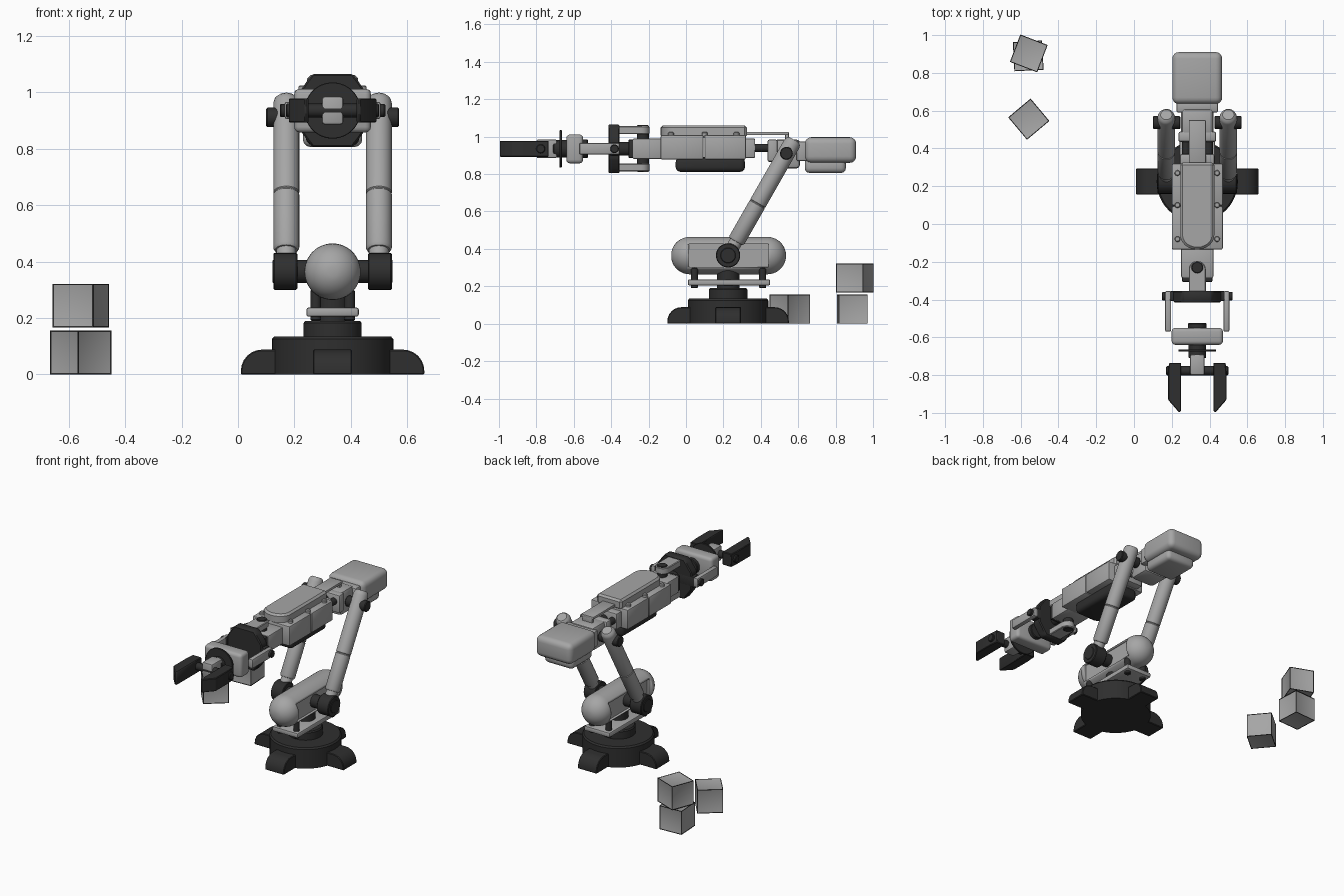
import bpy, bmesh, math
from mathutils import Vector, Matrix

if "Cube" in bpy.data.objects:
    bpy.data.objects.remove(bpy.data.objects["Cube"])

CX, BY, AZ = 0.335, 0.225, 0.935   # arm centre line, base centre, forearm height


def material(name, value):
    m = bpy.data.materials.new(name)
    m.diffuse_color = (value, value, value, 1)
    m.use_nodes = True
    m.node_tree.nodes["Principled BSDF"].inputs["Base Color"].default_value = m.diffuse_color
    return m


LIGHT = material("light grey", 0.38)
DARK = material("charcoal", 0.028)


def finish(name, bm, *mats):
    bmesh.ops.recalc_face_normals(bm, faces=bm.faces)
    for f in bm.faces:
        f.smooth = True
    for e in bm.edges:
        e.smooth = e.calc_face_angle(0) < 0.6
    me = bpy.data.meshes.new(name)
    bm.to_mesh(me)
    bm.free()
    for m in mats:
        me.materials.append(m)
    ob = bpy.data.objects.new(name, me)
    bpy.context.collection.objects.link(ob)
    return ob


def box(name, x, y, z, mat, bevel=0.006, seg=2):
    """Bevelled box; x is measured from the arm centre line."""
    bm = bmesh.new()
    bmesh.ops.create_cube(bm, size=1)
    for v in bm.verts:
        v.co = Vector((CX + sum(x) / 2 + v.co.x * (x[1] - x[0]),
                       sum(y) / 2 + v.co.y * (y[1] - y[0]),
                       sum(z) / 2 + v.co.z * (z[1] - z[0])))
    if bevel:
        bmesh.ops.bevel(bm, geom=bm.edges[:], offset=bevel, segments=seg,
                        profile=0.5, affect='EDGES')
    return finish(name, bm, mat)


def lathe(name, profile, origin, axis, mat, steps=40):
    """Spin (radius, distance) points round an axis; x from the centre line."""
    bm = bmesh.new()
    pts = [(0, profile[0][1])] + profile + [(0, profile[-1][1])]
    vs = [bm.verts.new((r, 0, t)) for r, t in pts]
    es = [bm.edges.new(p) for p in zip(vs, vs[1:])]
    bmesh.ops.spin(bm, geom=vs + es, cent=(0, 0, 0), axis=(0, 0, 1),
                   angle=math.tau, steps=steps)
    bmesh.ops.remove_doubles(bm, verts=bm.verts[:], dist=1e-5)
    bmesh.ops.dissolve_degenerate(bm, edges=bm.edges[:], dist=1e-6)
    rot = Vector(axis).to_track_quat('Z', 'Y').to_matrix().to_4x4()
    bm.transform(Matrix.Translation(Vector(origin) + Vector((CX, 0, 0))) @ rot)
    return finish(name, bm, mat)


def rod(name, a, b, r, mat, c=0.004):
    """Cylinder from a to b with small chamfers."""
    d = Vector(b) - Vector(a)
    n = d.length
    return lathe(name, [(r - c, 0), (r, c), (r, n - c), (r - c, n)], a, d, mat, 28)


def prism(name, points, depth, matrix, mat, bevel=0.004):
    """Extrude a 2D outline symmetrically along its local z."""
    bm = bmesh.new()
    f = bm.faces.new([bm.verts.new((p[0], p[1], -depth / 2)) for p in points])
    ext = bmesh.ops.extrude_face_region(bm, geom=[f])
    bmesh.ops.translate(bm, vec=(0, 0, depth),
                        verts=[g for g in ext['geom'] if isinstance(g, bmesh.types.BMVert)])
    bmesh.ops.recalc_face_normals(bm, faces=bm.faces)
    sharp = [e for e in bm.edges if e.calc_face_angle(0) > 0.6]
    bmesh.ops.bevel(bm, geom=sharp, offset=bevel, segments=1, affect='EDGES')
    bm.transform(matrix)
    return finish(name, bm, mat)


# Base drum, turntable and four rounded feet
lathe("base_drum", [(0.215, 0), (0.215, 0.125), (0.207, 0.135)], (0, BY, 0), (0, 0, 1), DARK, 48)
lathe("turntable", [(0.103, 0.13), (0.103, 0.182), (0.097, 0.19)], (0, BY, 0), (0, 0, 1), DARK)
rod("swivel_post", (0, BY, 0.185), (0, BY, 0.29), 0.06, DARK)
foot = [(0.15, 0), (0.325, 0), (0.325, 0.012)]
foot += [(0.25 + 0.075 * math.cos(a), 0.012 + 0.076 * math.sin(a))
         for a in [math.radians(15 * i) for i in range(1, 7)]] + [(0.15, 0.088)]
for i in range(4):
    place = (Matrix.Translation((CX, BY, 0)) @ Matrix.Rotation(i * math.pi / 2, 4, 'Z')
             @ Matrix.Rotation(math.pi / 2, 4, 'X'))
    prism("foot", foot, 0.138, place, DARK)

# Swivel plate with corner pegs
box("swivel_plate", (-0.093, 0.093), (0.01, 0.45), (0.205, 0.237), LIGHT, 0.008)
for s in (-1, 1):
    for y in (0.045, 0.41):
        rod("plate_peg", (s * 0.06, y, 0.19), (s * 0.06, y, 0.30), 0.019, DARK)

# Shoulder capsule with a long recess on each side
arc = [math.radians(10 * i) for i in range(1, 10)]
caps = [(0.1 * math.sin(a), -0.2075 - 0.1 * math.cos(a)) for a in arc]
caps += [(r, -t) for r, t in reversed(caps)]
capsule = lathe("shoulder_capsule", caps, (0, 0.2275, 0.364), (0, 1, 0), LIGHT, 48)
for s in (-1, 1):
    cutter = box("recess_cutter", tuple(sorted((s * 0.062, s * 0.2))), (0.015, 0.44),
                 (0.303, 0.425), LIGHT, 0)
    cutter.hide_render = True
    mod = capsule.modifiers.new("recess", 'BOOLEAN')
    mod.operation, mod.object, mod.solver = 'DIFFERENCE', cutter, 'EXACT'

# Two lifting rods with hubs
shoulder, elbow = Vector((0, BY, 0.365)), Vector((0, 0.537, 0.911))
lift = (elbow - shoulder).normalized()
for s in (-1, 1):
    off = Vector((s * 0.164, 0, 0))
    rod("shoulder_axle", (s * 0.05, BY, 0.365), (s * 0.14, BY, 0.365), 0.041, DARK)
    rod("shoulder_hub", (s * 0.125, BY, 0.365), (s * 0.21, BY, 0.365), 0.065, DARK)
    rod("hub_cap", (s * 0.205, BY, 0.365), (s * 0.213, BY, 0.365), 0.042, DARK)
    lathe("lift_rod", [(0.035, 0), (0.035, 0.085), (0.040, 0.086), (0.046, 0.097),
                       (0.046, 0.313), (0.043, 0.316), (0.043, 0.319), (0.046, 0.322),
                       (0.046, 0.685), (0.041, 0.702), (0.03, 0.712)],
          shoulder + off, lift, LIGHT, 32)
    rod("elbow_pin", elbow + Vector((s * 0.09, 0, 0)), elbow + Vector((s * 0.235, 0, 0)), 0.034, DARK)

# Elbow block, connecting shaft and top linkage
box("elbow_block", (-0.085, 0.085), (0.47, 0.61), (0.83, 0.985), LIGHT, 0.02)
box("elbow_bracket", (-0.1, 0.1), (0.435, 0.49), (0.865, 0.985), LIGHT, 0.012)
box("elbow_neck", (-0.11, 0.11), (0.59, 0.65), (0.87, 0.975), LIGHT, 0.01)
for x in (-0.06, 0, 0.06):
    rod("elbow_shaft", (x, 0.3, 0.94), (x, 0.5, 0.94), 0.022, DARK)
box("shaft_flange", (-0.09, 0.09), (0.31, 0.37), (0.885, 0.99), LIGHT, 0.008)
box("top_link", (-0.045, 0.045), (0.32, 0.55), (1.008, 1.025), LIGHT, 0.004)
box("top_link_end", (-0.035, 0.035), (0.53, 0.55), (0.97, 1.02), LIGHT, 0.003)

# Rear counterweight
box("counterweight", (-0.132, 0.132), (0.635, 0.91), (0.86, 0.997), LIGHT, 0.035, 4)
box("counterweight_belly", (-0.105, 0.105), (0.635, 0.855), (0.806, 0.885), LIGHT, 0.026, 3)

# Forearm housing with top cover, dark belly and side bolts
for y0, y1 in ((-0.135, 0.094), (0.098, 0.32)):
    box("forearm_housing", (-0.135, 0.135), (y0, y1), (0.878, 1.008), LIGHT, 0.008)
cover = [(-0.09, 0.325), (0.09, 0.325)]
cover += [(0.09 * math.cos(a), -0.06 - 0.075 * math.sin(a))
          for a in [math.radians(15 * i) for i in range(13)]]
prism("forearm_cover", cover, 0.065, Matrix.Translation((CX, 0, 1.028)), LIGHT, 0.012)
box("forearm_belly", (-0.095, 0.095), (-0.055, 0.315), (0.812, 0.89), DARK, 0.025, 3)
for s in (-1, 1):
    for y in (-0.08, 0.1, 0.27):
        rod("housing_bolt", (s * 0.105, y, 0.995), (s * 0.105, y, 1.024), 0.015, LIGHT)
box("forearm_nose", (-0.085, 0.085), (-0.285, -0.12), (0.88, 0.99), LIGHT, 0.008)
box("nose_cap", (-0.08, 0.08), (-0.308, -0.275), (0.885, 0.985), DARK, 0.008)
rod("wrist_spool", (0, -0.36, AZ), (0, -0.29, AZ), 0.037, DARK)

# Wrist: upper and lower links, pins and dark yoke
rod("nose_pin", (0, -0.23, 0.81), (0, -0.23, 1.062), 0.031, DARK)
for s in (-1, 1):
    tab = [(-0.045, -0.37), (0.045, -0.37)]
    tab += [(0.045 * math.cos(a), -0.24 + 0.045 * math.sin(a))
            for a in [math.radians(20 * i) for i in range(10)]]
    prism("wrist_link", tab, 0.042, Matrix.Translation((CX, 0, AZ + s * 0.1)), LIGHT)
yoke = [(sx * a, sz * b) for sx, sz, pair in
        ((1, 1, ((0.125, 0.055), (0.09, 0.105), (0.07, 0.13))),
         (-1, 1, ((0.07, 0.13), (0.09, 0.105), (0.125, 0.055))),
         (-1, -1, ((0.125, 0.055), (0.09, 0.105), (0.07, 0.13))),
         (1, -1, ((0.07, 0.13), (0.09, 0.105), (0.125, 0.055)))) for a, b in pair]
prism("wrist_yoke", yoke, 0.06,
      Matrix.Translation((CX, -0.385, AZ)) @ Matrix.Rotation(math.pi / 2, 4, 'X'), DARK, 0.006)
box("yoke_bar", (-0.145, 0.145), (-0.408, -0.355), (0.9, 0.97), DARK)
rod("yoke_pin", (-0.187, -0.382, AZ), (0.187, -0.382, AZ), 0.023, DARK)

# Hand block carried by side links
for s in (-1, 1):
    box("hand_link", tuple(sorted((s * 0.138, s * 0.17))), (-0.57, -0.355), (0.905, 0.966), LIGHT, 0.008)
box("hand_block", (-0.136, 0.136), (-0.64, -0.55), (0.857, 1.012), LIGHT, 0.02, 3)
rod("hand_rear_boss", (0, -0.56, AZ), (0, -0.525, AZ), 0.05, DARK)
rod("hand_neck", (0, -0.71, AZ), (0, -0.63, AZ), 0.047, DARK)
rod("hand_disc", (0, -0.676, AZ), (0, -0.664, AZ), 0.1, DARK, 0.002)

# Gripper
box("gripper_block", (-0.038, 0.038), (-0.8, -0.69), (0.885, 0.985), LIGHT, 0.01)
rod("gripper_axle", (-0.165, -0.777, AZ), (0.165, -0.777, AZ), 0.024, DARK)
for s in (-1, 1):
    outline = [(s * 0.085, -0.735), (s * 0.15, -0.735), (s * 0.155, -0.8),
               (s * 0.155, -0.93), (s * 0.097, -0.997), (s * 0.085, -0.99)]
    prism("gripper_finger", outline, 0.086, Matrix.Translation((CX, 0, AZ)), DARK)

# Crates: dark edges framing light panels
for x, y, z, deg in ((-0.557, 0.555, 0.0, 40), (-0.56, 0.89, 0.0, 3), (-0.557, 0.903, 0.166, -21)):
    bm = bmesh.new()
    bmesh.ops.create_cube(bm, size=0.155)
    faces = bm.faces[:]
    bmesh.ops.inset_individual(bm, faces=faces, thickness=0.007, depth=-0.002)
    for f in bm.faces:
        f.material_index = 0 if f in faces else 1
    bm.transform(Matrix.Translation((x, y, z + 0.0775)) @ Matrix.Rotation(math.radians(deg), 4, 'Z'))
    finish("crate", bm, LIGHT, DARK)
